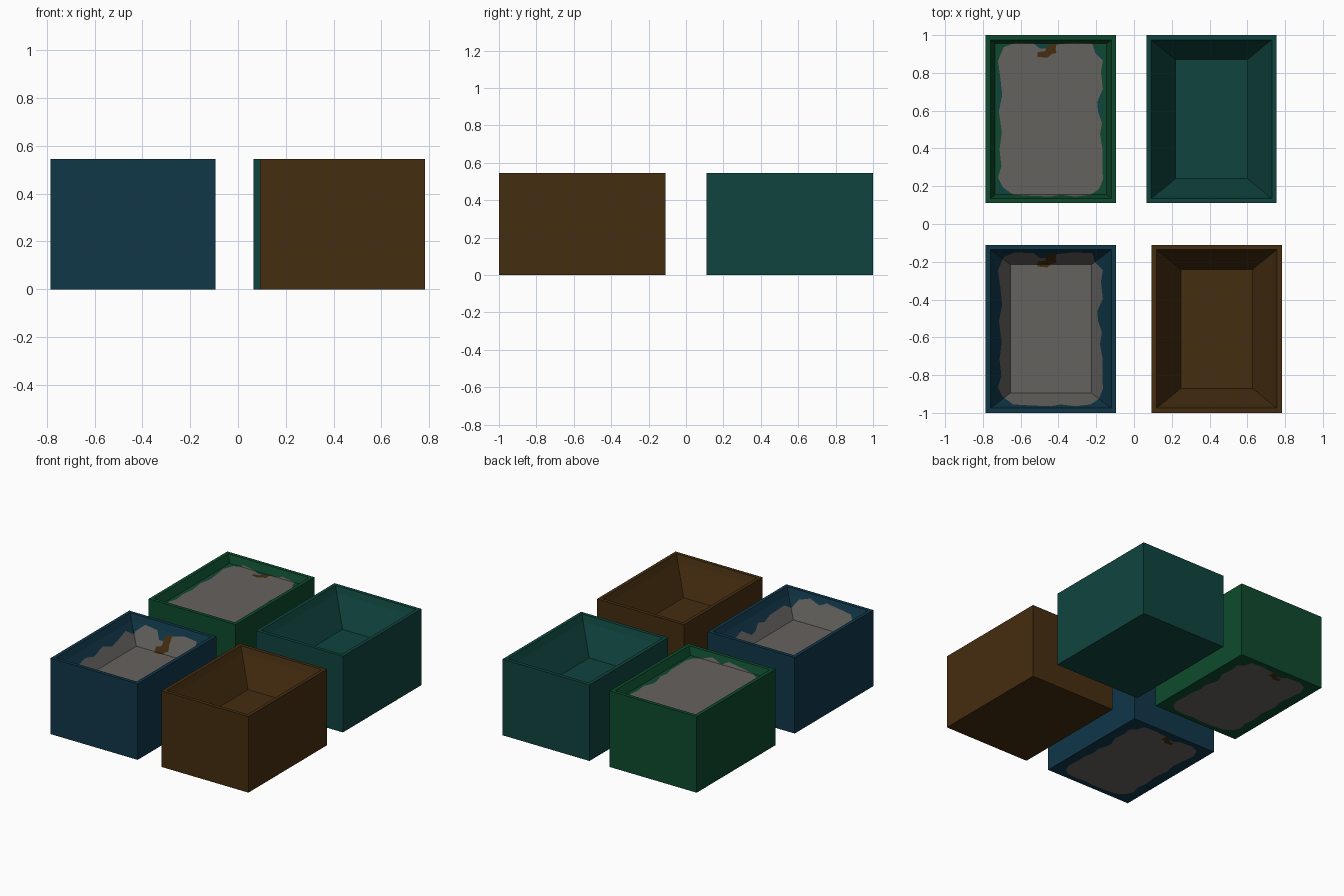
import bpy, bmesh
from mathutils import Vector

if "Cube" in bpy.data.objects:
    bpy.data.objects.remove(bpy.data.objects["Cube"])

W, D, H = 0.69, 0.89, 0.545   # outer size of every tub


def lin(c):
    c /= 255
    return c / 12.92 if c <= 0.04045 else ((c + 0.055) / 1.055) ** 2.4


def material(name, r, g, b):
    m = bpy.data.materials.new(name)
    m.diffuse_color = (lin(r), lin(g), lin(b), 1)
    m.use_nodes = True
    m.node_tree.nodes["Principled BSDF"].inputs["Base Color"].default_value = m.diffuse_color
    return m


blue = material("dark_blue", 16, 55, 73)
brown = material("dark_brown", 69, 45, 16)
teal = material("dark_teal", 15, 68, 62)
green = material("dark_green", 14, 74, 45)
grey = material("warm_grey", 101, 98, 95)

# Painted outlines, relative to the tub centre, projected straight through
PATCH = [(-.20, -.40), (-.12, -.405), (0, -.41), (.05, -.40), (.13, -.41), (.21, -.40),
         (.255, -.37), (.275, -.32), (.272, -.15), (.26, -.08), (.27, -.02), (.25, .04),
         (.245, .09), (.275, .16), (.265, .25), (.275, .31), (.235, .35), (.22, .40),
         (.12, .405), (.03, .395), (0, .375), (-.06, .375), (-.09, .40), (-.19, .405),
         (-.25, .38), (-.28, .31), (-.268, .22), (-.258, .13), (-.275, .04), (-.26, -.07),
         (-.272, -.16), (-.262, -.25), (-.28, -.31), (-.255, -.36)]
SPOT = [(-.07, .33), (-.02, .325), (.005, .345), (.03, .35), (.025, .37), (.03, .40),
        (-.02, .39), (-.03, .36), (-.07, .355)]
EDGES = [
    [(-.28, -.31), (-.285, -.40), (-.20, -.40), (-.255, -.36)],   # corner
    [(.25, .04), (.245, .09), (.275, .16), (.278, .02), (.27, -.02)],  # right notch
    [(-.09, .40), (-.06, .375), (0, .375), (.0, .405)],           # far gap
    [(.22, .40), (.235, .35), (.275, .31), (.28, .345)],          # far corner
    [(-.285, .05), (-.275, .04), (-.258, .13), (-.268, .22), (-.28, .22)],
]


def inside(p, poly):
    hit = False
    for (x1, y1), (x2, y2) in zip(poly, poly[1:] + poly[:1]):
        if (y1 > p.y) != (y2 > p.y) and p.x < x1 + (p.y - y1) * (x2 - x1) / (y2 - y1):
            hit = not hit
    return hit


def tub(name, x, y, rings, mats, paint=()):
    """Open tub from stacked rectangular rings (inset x, inset y, z)."""
    bm = bmesh.new()
    loops = []
    for ix, iy, z in [(0, 0, 0), (0, 0, H), (.025, .025, H)] + rings:
        a, b = W / 2 - ix, D / 2 - iy
        loops.append([bm.verts.new(v) for v in ((-a, -b, z), (a, -b, z), (a, b, z), (-a, b, z))])
    for lo, hi in zip(loops, loops[1:]):
        for i in range(4):
            j = (i + 1) % 4
            bm.faces.new((lo[i], lo[j], hi[j], hi[i]))
    bm.faces.new(loops[0][::-1])
    bm.faces.new(loops[-1])
    # cut the inside and underside along the painted outlines
    for poly, _ in paint:
        for p, q in zip(poly, poly[1:] + poly[:1]):
            p, q = Vector((*p, 0)), Vector((*q, 0))
            d = q - p
            # only faces around this edge need cutting
            lo = Vector((min(p.x, q.x), min(p.y, q.y)))
            hi = Vector((max(p.x, q.x), max(p.y, q.y)))
            faces = []
            for f in bm.faces:
                xs = [v.co.x for v in f.verts]
                ys = [v.co.y for v in f.verts]
                if (abs(f.normal.z) > .01 or f.normal.length < .1 or len(f.verts) == 4) and \
                   min(xs) < hi.x and max(xs) > lo.x and min(ys) < hi.y and max(ys) > lo.y:
                    faces.append(f)
            geom = set(faces)
            for f in faces:
                geom.update(f.edges)
                geom.update(f.verts)
            bmesh.ops.bisect_plane(bm, geom=list(geom), dist=1e-5, plane_co=p,
                                   plane_no=Vector((-d.y, d.x, 0)).normalized())
    for f in bm.faces:
        c = f.calc_center_median()
        for poly, slot in paint:
            if inside(c, poly):
                f.material_index = slot
                break
    me = bpy.data.meshes.new(name)
    bm.to_mesh(me)
    bm.free()
    for m in mats:
        me.materials.append(m)
    ob = bpy.data.objects.new(name, me)
    ob.location = (x, y, 0)
    bpy.context.collection.objects.link(ob)


LEDGE = (.045, .04, .50)
DEEP = [LEDGE, (.155, .13, .305)]
MID = [LEDGE, (.13, .105, .365)]
FULL = [(.05, .045, .49)]

# Two plain deep tubs
tub("brown_tub", .438, -.555, DEEP, [brown])
tub("teal_tub", .41, .555, DEEP, [teal])
# Two filled tubs with a grey patch
tub("blue_tub", -.44, -.555, MID, [blue, grey, brown], [(SPOT, 2), (PATCH, 1)])
tub("green_tub", -.44, .555, FULL, [green, grey, brown, teal],
    [(SPOT, 2), (PATCH, 1)] + [(e, 3) for e in EDGES])
